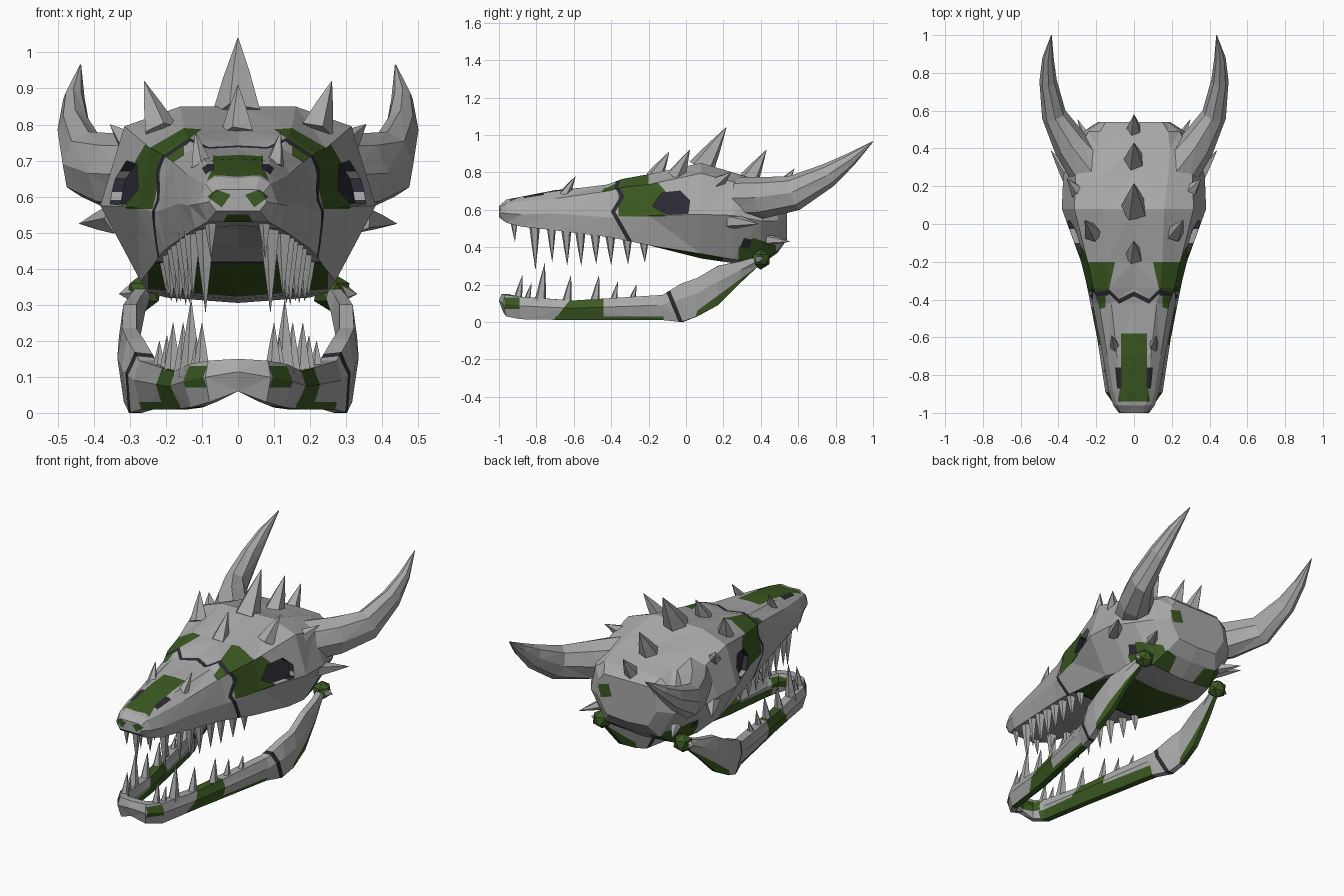
import bpy, bmesh, math
from mathutils import Vector

if "Cube" in bpy.data.objects:
    bpy.data.objects.remove(bpy.data.objects["Cube"])

def material(name, rgb):
    m = bpy.data.materials.new(name)
    m.diffuse_color = (*rgb, 1)
    m.use_nodes = True
    m.node_tree.nodes["Principled BSDF"].inputs["Base Color"].default_value = m.diffuse_color
    return m

BONE, MOSS, DARK = 0, 1, 2
MATS = [material("bone grey", (0.40, 0.40, 0.40)),
        material("moss green", (0.045, 0.10, 0.016)),
        material("hollow black", (0.024, 0.024, 0.034))]

def finish(bm, name):
    me = bpy.data.meshes.new(name)
    bm.to_mesh(me)
    bm.free()
    for m in MATS:
        me.materials.append(m)
    ob = bpy.data.objects.new(name, me)
    bpy.context.collection.objects.link(ob)
    return ob

def loft(rings, bm=None):
    bm = bm or bmesh.new()
    vs = [[bm.verts.new(p) for p in r] for r in rings]
    n = len(vs[0])
    for a, b in zip(vs, vs[1:]):
        for i in range(n):
            bm.faces.new((a[i], a[(i + 1) % n], b[(i + 1) % n], b[i]))
    bm.faces.new(vs[0])
    bm.faces.new(vs[-1])
    bmesh.ops.recalc_face_normals(bm, faces=bm.faces[:])
    bmesh.ops.triangulate(bm, faces=bm.faces[:])
    bm.normal_update()
    return bm

def paint(bm, poly, ax, mat, cond):
    """Cut a convex outline (projected on two axes) into the surface and colour it."""
    poly = [Vector(p) for p in poly]
    mid = sum(poly, Vector((0, 0))) / len(poly)
    planes = []

    def inside():
        out = []
        for f in bm.faces:
            c = f.calc_center_median()
            if cond(f.normal, c) and all((c - co).dot(no) < 1e-6 for co, no in planes):
                out.append(f)
        return out
    for a, b in zip(poly, poly[1:] + poly[:1]):
        n2 = Vector((b.y - a.y, a.x - b.x)).normalized()
        if n2.dot(mid - a) > 0:
            n2 = -n2
        co, no = Vector((0, 0, 0)), Vector((0, 0, 0))
        co[ax[0]], co[ax[1]] = a
        no[ax[0]], no[ax[1]] = n2
        fs = inside()
        geom = set(fs) | {e for f in fs for e in f.edges} | {v for f in fs for v in f.verts}
        if not geom:
            return
        bmesh.ops.bisect_plane(bm, geom=list(geom), dist=1e-5, plane_co=co, plane_no=no)
        bm.normal_update()
        planes.append((co, no))
    for f in inside():
        f.material_index = mat

def crack(bm, pts, ax, off, cond):
    o = Vector(off)
    for a, b in zip(pts, pts[1:]):
        a, b = Vector(a), Vector(b)
        paint(bm, [a - o, b - o, b + o, a + o], ax, DARK, cond)

def spike(bm, base, tip, r, sides=5, mid=0.55):
    base, tip = Vector(base), Vector(tip)
    q = (tip - base).to_track_quat('Z', 'Y')
    rings = []
    for t, k in ((0, 1), (0.5, mid), (1, 0.02)):
        c = base.lerp(tip, t)
        rings.append([c + q @ Vector((math.cos(a) * r * k, math.sin(a) * r * k, 0))
                      for a in (2 * math.pi * i / sides for i in range(sides))])
    loft(rings, bm)

YZ, XY, XZ = (1, 2), (0, 1), (0, 2)
side = lambda n, c: abs(n.x) > 0.55
top = lambda n, c: n.z > 0.55 and abs(n.x) <= 0.55
under = lambda n, c: n.z < -0.75
anyf = lambda n, c: True

# Skull: y, top z, crown edge, brow, cheek, lower edge, palate z
SKULL = [
    (-1.0, .62, (.05, .62), (.07, .61), (.08, .585), (.06, .56), .56),
    (-.96, .65, (.06, .655), (.09, .635), (.11, .58), (.085, .53), .53),
    (-.88, .67, (.075, .67), (.11, .645), (.135, .575), (.12, .51), .52),
    (-.70, .705, (.09, .70), (.14, .66), (.165, .58), (.15, .49), .51),
    (-.42, .73, (.12, .735), (.185, .70), (.22, .56), (.20, .455), .46),
    (-.34, .745, (.14, .765), (.215, .72), (.245, .56), (.215, .44), .44),
    (-.20, .78, (.15, .79), (.245, .735), (.28, .57), (.235, .41), .41),
    (.08, .85, (.16, .85), (.315, .795), (.382, .575), (.27, .365), .34),
    (.25, .79, (.18, .80), (.31, .75), (.375, .57), (.25, .335), .315),
    (.40, .755, (.19, .75), (.29, .70), (.33, .54), (.20, .32), .305),
    (.49, .73, (.18, .725), (.24, .68), (.27, .54), (.17, .38), .37),
    (.54, .68, (.15, .68), (.18, .64), (.19, .55), (.13, .45), .44)]
rings = []
for y, zt, *half, zb in SKULL:
    rings.append([(0, y, zt)] + [(x, y, z) for x, z in half] + [(0, y, zb)]
                 + [(-x, y, z) for x, z in reversed(half)])
skull = loft(rings)

# Moss patches on the skull
paint(skull, [(-.36, .565), (-.11, .565), (-.11, .70), (-.2, .80), (-.36, .80)], YZ, MOSS, side)
paint(skull, [(.28, .27), (.48, .27), (.48, .41), (.36, .45), (.28, .40)], YZ, MOSS, side)
paint(skull, [(-.25, -.22), (.25, -.22), (.25, .2), (-.25, .2)], XY, MOSS, under)
paint(skull, [(-.07, -.58), (.07, -.58), (.07, -.76), (-.07, -.76)], XY, MOSS, top)
paint(skull, [(-.1, -.76), (.1, -.76), (.09, -.94), (-.09, -.94)], XY, MOSS, top)
paint(skull, [(-.05, .515), (.05, .515), (.03, .55), (-.03, .55)], XZ, MOSS,
      lambda n, c: n.y < -.3 and c.y < -.9)
for s in (1, -1):
    paint(skull, [(s * .10, -.20), (s * .27, -.20), (s * .25, -.38), (s * .14, -.38)], XY, MOSS, top)
    paint(skull, [(s * .15, -.38), (s * .23, -.38), (s * .21, -.46), (s * .15, -.44)], XY, MOSS, top)
    paint(skull, [(s * .02, .605), (s * .06, .62), (s * .085, .60), (s * .045, .57)], XZ, MOSS,
          lambda n, c: n.y < -.3 and c.y < -.9)
    # Nostrils
    paint(skull, [(s * .065, -.76), (s * .10, -.76), (s * .09, -.87), (s * .065, -.87)], XY, DARK,
          lambda n, c: n.z > .4)
    # Crack over the muzzle
    crack(skull, [(0, -.37), (s * .08, -.41), (s * .13, -.36), (s * .24, -.38)], XY, (0, .012), top)
    # Rear moss
    paint(skull, [(s * .08, .30), (s * .26, .30), (s * .22, .39), (s * .10, .37)], XZ, MOSS,
          lambda n, c: n.y > .15 and c.y > .38)
paint(skull, [(.1, .56), (.17, .54), (.19, .61), (.12, .63)], XZ, MOSS, lambda n, c: n.y > .3 and c.y > .45)
crack(skull, [(-.38, .74), (-.34, .67), (-.39, .59), (-.30, .43)], YZ, (.012, 0), side)
crack(skull, [(-.24, -.232), (.24, -.232)], XY, (0, .012), under)
# Eye sockets, sunk into the head, and ear hollows
paint(skull, [(-.18, .62), (-.10, .575), (.01, .58), (.02, .65), (-.03, .70), (-.13, .69)], YZ, DARK, side)
eyes = [f for f in skull.faces if f.material_index == DARK and -.19 < f.calc_center_median().y < .03]
ext = bmesh.ops.extrude_face_region(skull, geom=eyes)["geom"]
for v in [g for g in ext if isinstance(g, bmesh.types.BMVert)]:
    v.co.x -= math.copysign(.03, v.co.x)
bmesh.ops.delete(skull, geom=[f for f in eyes if f.is_valid], context='FACES')
skull.normal_update()
paint(skull, [(.29, .40), (.34, .39), (.35, .44), (.31, .45)], YZ, DARK, side)
finish(skull, "skull")

# Horns: x, y, z, x radius, z radius
HORN = [(.22, .27, .66, .12, .115), (.335, .42, .665, .095, .11), (.425, .58, .69, .065, .095),
        (.455, .76, .785, .046, .065), (.455, .88, .87, .03, .036), (.437, 1.0, .965, .002, .002)]
for s, label in ((1, "left"), (-1, "right")):
    pts = [Vector(h[:3]) for h in HORN]
    rings = []
    for i, (x, y, z, rx, rz) in enumerate(HORN):
        t = (pts[min(i + 1, 5)] - pts[max(i - 1, 0)]).normalized()
        u = Vector((t.y, -t.x, 0)).normalized()
        w = u.cross(t)
        ring = [pts[i] + u * rx * math.cos(a) + w * rz * math.sin(a)
                for a in (math.pi * k / 4 for k in range(8))]
        rings.append([(s * p.x, p.y, p.z) for p in ring])
    finish(loft(rings), "horn_" + label)

# Spikes along the crown, nose, brow and cheeks
sp = bmesh.new()
for base, tip, r in (((0, -.17, .77), (0, -.09, .91), .05), ((0, .08, .82), (0, .215, 1.04), .075),
                     ((0, .33, .75), (0, .43, .92), .06), ((0, .49, .70), (0, .58, .82), .045)):
    spike(sp, base, tip, r)
for s in (1, -1):
    for base, tip, r in (((.215, -.05, .78), (.26, .02, .92), .05), ((.10, -.65, .68), (.118, -.59, .78), .03),
                         ((.27, .14, .72), (.355, .24, .80), .055), ((.335, .24, .54), (.44, .39, .525), .045),
                         ((.24, .44, .44), (.30, .556, .43), .03)):
        spike(sp, (s * base[0], *base[1:]), (s * tip[0], *tip[1:]), r)
finish(sp, "spikes")

# Lower jaw: x, y, top z, bottom z, half width
JAW = [(0, -.965, .15, .06, .035), (.07, -.95, .145, .03, .035), (.115, -.88, .135, .015, .038),
       (.155, -.6, .115, .01, .04), (.25, -.12, .145, .01, .04), (.285, -.02, .205, 0, .04),
       (.302, .06, .235, .03, .033), (.30, .17, .30, .09, .03), (.285, .29, .325, .21, .028),
       (.265, .38, .35, .295, .025)]
path = [(-x, *r) for x, *r in reversed(JAW[1:])] + JAW
rings = []
for i, (x, y, zt, zb, w) in enumerate(path):
    a, b = path[max(i - 1, 0)], path[min(i + 1, len(path) - 1)]
    t = Vector((b[0] - a[0], b[1] - a[1], 0)).normalized()
    u = Vector((t.y, -t.x, 0))
    zm = zb + (zt - zb) * .6
    rings.append([Vector((x, y, z)) + u * w * k for k, z in
                  ((-1, zm), (-.6, zt), (.6, zt), (1, zm), (.45, zb), (-.45, zb))])
jaw = loft(rings)
paint(jaw, [(-.72, -.01), (-.44, -.01), (-.44, .17), (-.58, .17)], YZ, MOSS, anyf)
paint(jaw, [(-.97, .07), (-.89, .07), (-.89, .13), (-.97, .13)], YZ, MOSS, anyf)
paint(jaw, [(.04, -.01), (.4, .24), (.4, .31), (.06, .06)], YZ, MOSS, anyf)
paint(jaw, [(-.9, -.01), (-.12, -.01), (-.12, .065), (-.9, .065)], YZ, MOSS, lambda n, c: n.x * c.x < 0)
paint(jaw, [(-.7, -.01), (-.12, -.01), (-.12, .03), (-.7, .03)], YZ, MOSS, anyf)
paint(jaw, [(-.4, -.9), (.4, -.9), (.4, -.14), (-.4, -.14)], XY, MOSS, under)
crack(jaw, [(-.11, .2), (-.02, -.02)], YZ, (.012, 0), anyf)
finish(jaw, "lower_jaw")

# Jaw hinges with a small outer stud
hinge = bmesh.new()
for s in (1, -1):
    r = bmesh.ops.create_icosphere(hinge, subdivisions=1, radius=.055)
    bmesh.ops.translate(hinge, verts=r["verts"], vec=(s * .26, .40, .335))
for f in hinge.faces:
    f.material_index = MOSS
for s in (1, -1):
    spike(hinge, (s * .28, .395, .335), (s * .33, .40, .33), .035)
finish(hinge, "jaw_hinges")

# Teeth: base x, y, base z, tip z, radius
UPPER = [(.075, -.92, .54, .43, .02), (.09, -.81, .53, .28, .032), (.125, -.72, .51, .32, .026),
         (.135, -.64, .50, .305, .03), (.145, -.565, .49, .30, .03), (.16, -.485, .485, .31, .03),
         (.17, -.405, .475, .305, .03), (.185, -.315, .46, .31, .03), (.195, -.225, .44, .32, .027)]
LOWER = [(.10, -.90, .12, .25, .025), (.13, -.78, .10, .315, .034), (.152, -.64, .09, .25, .03),
         (.18, -.49, .09, .25, .03), (.197, -.39, .10, .215, .024), (.218, -.29, .11, .20, .022),
         (.115, -.85, .12, .21, .018)]
for rows, name, dy in ((UPPER, "upper_teeth", .005), (LOWER, "lower_teeth", .025)):
    bm = bmesh.new()
    for x, y, z0, z1, r in rows:
        for s in (1, -1):
            spike(bm, (s * x, y, z0), (s * x, y + dy, z1), r, 5)
    finish(bm, name)
